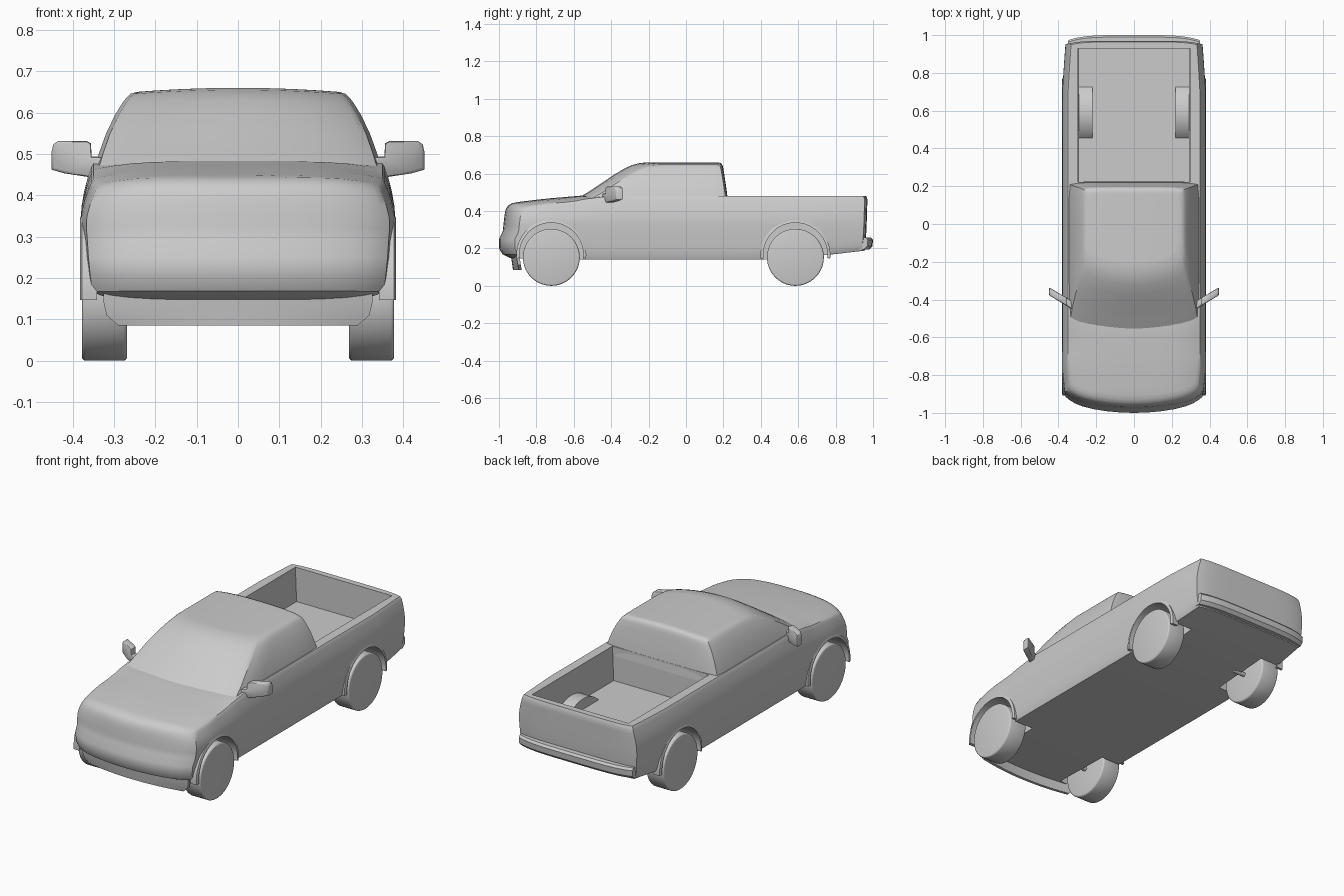
import bpy, bmesh, math

if "Cube" in bpy.data.objects:
    bpy.data.objects.remove(bpy.data.objects["Cube"])


def interp(x, table):
    if x <= table[0][0]:
        return table[0][1]
    for (a, p), (b, q) in zip(table, table[1:]):
        if x <= b:
            return p + (q - p) * (x - a) / (b - a)
    return table[-1][1]


def finish(bm, name, angle=35):
    bmesh.ops.recalc_face_normals(bm, faces=bm.faces)
    me = bpy.data.meshes.new(name)
    bm.to_mesh(me)
    bm.free()
    ob = bpy.data.objects.new(name, me)
    bpy.context.collection.objects.link(ob)
    smooth(ob, angle)
    return ob


def smooth(ob, angle=35):
    bpy.ops.object.select_all(action='DESELECT')
    ob.select_set(True)
    bpy.context.view_layer.objects.active = ob
    bpy.ops.object.shade_smooth_by_angle(angle=math.radians(angle))


def box_map(name, us, vs, ws, fn, angle=35):
    """Surface of a gridded box whose points are moved by fn(u, v, w)."""
    bm, pts = bmesh.new(), {}
    axes = (us, vs, ws)

    def vert(idx):
        if idx not in pts:
            pts[idx] = bm.verts.new(fn(*(axes[a][idx[a]] for a in range(3))))
        return pts[idx]

    for a in range(3):
        b, c = (a + 1) % 3, (a + 2) % 3
        for end in (0, len(axes[a]) - 1):
            for i in range(len(axes[b]) - 1):
                for j in range(len(axes[c]) - 1):
                    quad = []
                    for di, dj in ((0, 0), (1, 0), (1, 1), (0, 1)):
                        idx = [0, 0, 0]
                        idx[a], idx[b], idx[c] = end, i + di, j + dj
                        quad.append(vert(tuple(idx)))
                    bm.faces.new(quad)
    return finish(bm, name, angle)


def cylinder(name, x0, x1, y, z, r, bevel=0, n=56):
    bpy.ops.mesh.primitive_cylinder_add(vertices=n, radius=r, depth=abs(x1 - x0),
        location=((x0 + x1) / 2, y, z), rotation=(0, math.pi / 2, 0))
    ob = bpy.context.object
    ob.name = name
    if bevel:
        m = ob.modifiers.new("round", 'BEVEL')
        m.width, m.segments = bevel, 3
        bpy.ops.object.modifier_apply(modifier=m.name)
    smooth(ob)
    return ob


def cut(ob, cutter):
    m = ob.modifiers.new("cut", 'BOOLEAN')
    m.operation, m.solver, m.object = 'DIFFERENCE', 'EXACT', cutter
    bpy.context.view_layer.objects.active = ob
    bpy.ops.object.modifier_apply(modifier=m.name)
    bpy.data.objects.remove(cutter)


half = [.2, .4, .6, .75, .87, .95, 1]
US = [-u for u in reversed(half)] + [0] + half
AXLES = {"front": -.72, "rear": .585}

# lower body: hood, sides and bed
SIDE = [(.145, .357), (.165, .365), (.2, .37), (.25, .375), (.33, .38), (.37, .379),
        (.41, .372), (.44, .364), (.46, .358), (.472, .354), (.48, .349)]
NOSE = [(.145, .06), (.165, .018), (.2, 0), (.25, 0), (.29, .02), (.41, .03),
        (.44, .035), (.46, .042), (.472, .052), (.48, .07)]
TOP = [(-1, .425), (-.95, .437), (-.9, .448), (-.75, .466), (-.55, .483), (-.3, .48)]
BOTTOM = [(-1, .15), (-.6, .14), (.43, .14), (.76, .165), (.97, .19)]


def body_point(u, y, z):
    front = interp(y, [(-1, 1), (-.55, 0)])
    rear = interp(y, [(.85, 0), (.97, 1)])
    x = u * interp(z, SIDE) * interp(y, [(-1, .965), (-.85, 1), (.7, 1), (.97, .955)])
    yy = y + front * (interp(z, NOSE) + .055 * u**2 + .03 * u**8)
    yy -= rear * (.015 * u**6 + interp(z, [(.2, .012), (.3, .005), (.46, 0), (.48, .006)]))
    if z < .25:
        z += (interp(yy, BOTTOM) - .145) * (.25 - z) / .105
    if z > .3:
        k = (z - .3) / .18
        drop = .028 * u**4 * interp(yy, [(-.6, 1), (-.4, 0)])
        z = .3 + k * (interp(yy, TOP) - drop - .3)
    return x, yy, z


levels = sorted({p[0] for p in SIDE} | {.29})
body = box_map("body", US, [-1, -.97, -.93, -.88, -.82, -.75, -.68, -.6, -.55, -.48, -.4,
                            -.2, .1, .4, .7, .8, .88, .93, .955, .97], levels, body_point)

# cargo bed hollow, leaving the wheel humps
bed = box_map("bed_cutter", [-1, 1], [.222, .93], [.29, .6],
              lambda u, y, z: (u * (.29 + (z - .29) * .04), y, z))
for s in (-1, 1):
    cut(bed, cylinder("hump_cutter", s * .22, s * .4, .59, .165, .184))
cut(body, bed)

# wheel wells
for y in AXLES.values():
    for s in (-1, 1):
        cut(body, cylinder("arch_cutter", s * .24, s * .6, y, .165, .173))
smooth(body, 32)

# cab
CAB_W = [(.43, .358), (.47, .346), (.5, .337), (.55, .319), (.6, .297), (.63, .28),
         (.645, .27), (.655, .26), (.66, .245)]
SCREEN = [(.43, -.63), (.47, -.575), (.5, -.525), (.55, -.45), (.6, -.375), (.63, -.325),
          (.645, -.29), (.655, -.255), (.66, -.215)]
BACK = [(.43, .226), (.5, .219), (.6, .204), (.63, .199), (.645, .195), (.655, .188), (.66, .175)]


def cab_point(u, v, z):
    y0 = interp(z, SCREEN) + .06 * u**2 + .02 * u**8
    y1 = interp(z, BACK) - .012 * u**6
    x = u * interp(z, CAB_W) * interp(v, [(0, .97), (.15, 1), (.9, 1), (1, .985)])
    return x, y0 + (y1 - y0) * v, z - .01 * u**2 * interp(z, [(.55, 0), (.66, 1)])


box_map("cab", US, [0, .03, .08, .15, .3, .5, .7, .9, .96, 1], [w[0] for w in CAB_W], cab_point)

# rear bumper
box_map("rear_bumper", US, [0, 1], [.195, .212, .245, .257],
        lambda u, v, z: (u * .35, .935 - .012 * u**6 + v * (interp(
            z, [(.195, .045), (.212, .062), (.245, .065), (.257, .055)]) - .016 * u**4), z))

# front air dam
box_map("air_dam", US, [0, .016], [.085, .11, .14, .165],
        lambda u, v, z: (u * interp(z, [(.085, .29), (.11, .318), (.14, .325)]),
                         -.925 + v + .03 * u**2 - interp(z, [(.085, 0), (.165, .012)]), z))

# wheels, axle stubs and arch lips
for pos, y in AXLES.items():
    for s, side in ((-1, "left"), (1, "right")):
        cylinder(f"{pos}_wheel_{side}", s * .268, s * .378, y, .152, .152, .009)
        cylinder(f"{pos}_axle_{side}", s * .2, s * .28, y, .155, .012, n=16)
        angles = [math.radians(-6 + 192 * i / 32) for i in range(33)]
        box_map(f"{pos}_arch_lip_{side}", [.345, .376, .382], angles, [.171, .179, .187],
                lambda x, a, r: (s * (x - (.004 if r > .18 else 0)),
                                 y + r * math.cos(a), .166 + r * math.sin(a)))

# door mirrors
outline = [(.315, .468), (.315, .492), (.354, .494), (.356, .526), (.366, .531), (.436, .531),
           (.447, .523), (.451, .505), (.451, .462), (.42, .453), (.36, .444), (.34, .455)]
for s, side in ((-1, "left"), (1, "right")):
    bm = bmesh.new()
    face = bm.faces.new([bm.verts.new((s * x, -.437 + (x - .35) * .6, z)) for x, z in outline])
    new = bmesh.ops.extrude_face_region(bm, geom=[face])["geom"]
    bmesh.ops.translate(bm, vec=(0, .042, 0),
                        verts=[g for g in new if isinstance(g, bmesh.types.BMVert)])
    rims = [e for e in bm.edges if abs(e.verts[0].co.x - e.verts[1].co.x) > 1e-5
            or abs(e.verts[0].co.z - e.verts[1].co.z) > 1e-5]
    bmesh.ops.bevel(bm, geom=rims, offset=.007, segments=2, affect='EDGES', profile=.5)
    finish(bm, f"mirror_{side}", 40)
